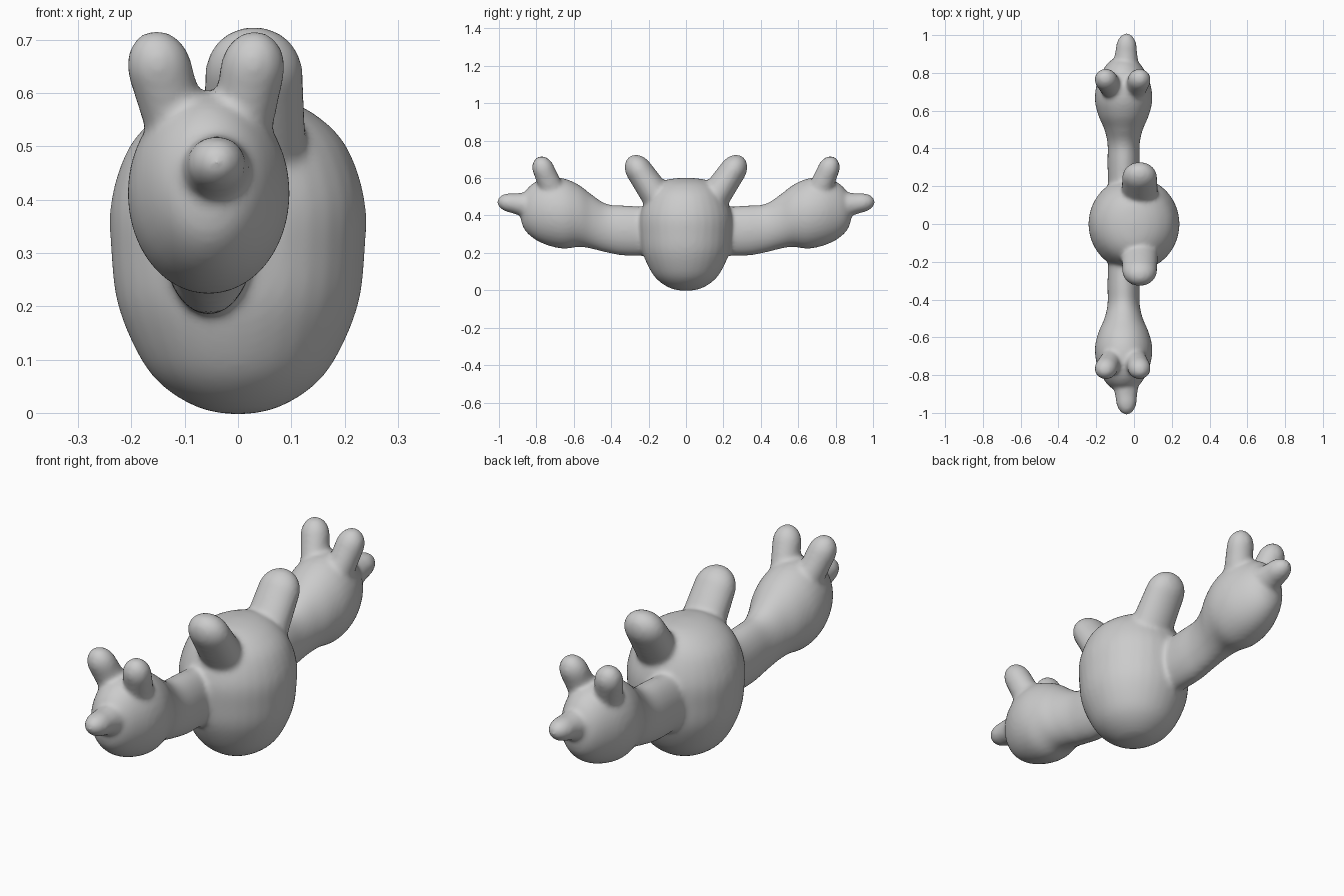
import bpy, bmesh, math
from mathutils import Vector

cube = bpy.data.objects.get("Cube")
if cube:
    bpy.data.objects.remove(cube)

SEGMENTS, STEPS = 32, 5
bm = bmesh.new()


def spline(a, b, c, d, t):
    """Catmull-Rom blend of four numbers."""
    return b + t * ((c - a) / 2 + t * (a - 2.5 * b + 2 * c - d / 2
                                       + t * (1.5 * (b - c) + (d - a) / 2)))


def loft(sections, axis, smooth=True):
    """Closed tube through (x, y, z, side radius, other radius) sections."""
    if smooth:
        pts = [sections[0]] + sections + [sections[-1]]
        fine = []
        for i in range(len(sections) - 1):
            for s in range(STEPS):
                fine.append([spline(*v, s / STEPS) for v in zip(*pts[i:i + 4])])
        sections = fine + [sections[-1]]
    axis = Vector(axis).normalized()
    side = Vector((1, 0, 0))
    side = (side - axis * side.dot(axis)).normalized()
    other = axis.cross(side)
    rings = []
    for x, y, z, ra, rb in sections:
        ring = []
        for k in range(SEGMENTS):
            a = math.tau * k / SEGMENTS
            offset = side * (ra * math.cos(a)) + other * (rb * math.sin(a))
            ring.append(bm.verts.new(Vector((x, y, z)) + offset))
        rings.append(ring)
    for r0, r1 in zip(rings, rings[1:]):
        for k in range(SEGMENTS):
            n = (k + 1) % SEGMENTS
            bm.faces.new((r0[k], r0[n], r1[n], r1[k]))
    bm.faces.new(rings[0][::-1])
    bm.faces.new(rings[-1])


def limb(base, tip, base_r, tip_r, cap):
    """Tapered limb from base to tip, ending in a dome of length cap."""
    base, tip = Vector(base), Vector(tip)
    axis = tip - base
    neck = tip - axis.normalized() * cap
    sections = [(*base, *base_r), (*neck, *tip_r)]
    for i in range(1, 13):
        a = math.pi / 2 * min(i / 12, 0.98)
        c = neck + axis.normalized() * cap * math.sin(a)
        sections.append((*c, tip_r[0] * math.cos(a), tip_r[1] * math.cos(a)))
    loft(sections, axis, smooth=False)


# Torso: upright rounded barrel (height, side radius, depth radius)
torso = [(-.003, .01, .01), (.008, .07, .075), (.045, .135, .14), (.1, .182, .187),
         (.2, .225, .232), (.3, .238, .246), (.4, .238, .246), (.5, .204, .21),
         (.56, .145, .165), (.592, .075, .1), (.602, .01, .01)]
loft([(0, 0, z, a, b) for z, a, b in torso], (0, 0, 1))

# Neck and head, one flowing form along y (y, height, side radius, vertical radius)
head = [(0, .31, .075, .12), (.3, .318, .085, .134), (.42, .331, .085, .13),
        (.5, .365, .102, .144), (.57, .397, .132, .165), (.65, .41, .152, .188),
        (.73, .42, .145, .183), (.8, .425, .118, .158), (.85, .425, .086, .118),
        (.876, .42, .05, .07), (.887, .42, .01, .01)]
loft([(-.055, y, z, a, b) for y, z, a, b in head], (0, 1, 0))

# Snout
limb((-.045, .8, .45), (-.038, 1.01, .477), (.075, .078), (.056, .053), .085)

# Ears
limb((-.105, .7, .5), (-.166, .79, .713), (.056, .066), (.061, .058), .075)
limb((.0, .7, .5), (.04, .79, .713), (.056, .066), (.061, .058), .075)

# Raised arm on the torso
limb((.03, .12, .45), (.03, .302, .715), (.1, .085), (.092, .072), .095)

bmesh.ops.recalc_face_normals(bm, faces=bm.faces)
mesh = bpy.data.meshes.new("two_headed_figure")
bm.to_mesh(mesh)
bm.free()
figure = bpy.data.objects.new("two_headed_figure", mesh)
bpy.context.collection.objects.link(figure)

# Mirror front to back, then fuse the parts into one soft skin
mirror = figure.modifiers.new("front_back", "MIRROR")
mirror.use_axis = (False, True, False)
mirror.use_mirror_merge = False
fuse = figure.modifiers.new("fuse", "REMESH")
fuse.mode = "VOXEL"
fuse.voxel_size = 0.01
fuse.use_smooth_shade = True
soften = figure.modifiers.new("soften", "SMOOTH")
soften.factor = 0.5
soften.iterations = 12

# Plain clay colour
clay = bpy.data.materials.new("light_grey_clay")
clay.use_nodes = True
colour = (0.6, 0.6, 0.6, 1)
clay.diffuse_color = colour
clay.node_tree.nodes["Principled BSDF"].inputs["Base Color"].default_value = colour
mesh.materials.append(clay)
for p in mesh.polygons:
    p.use_smooth = True
